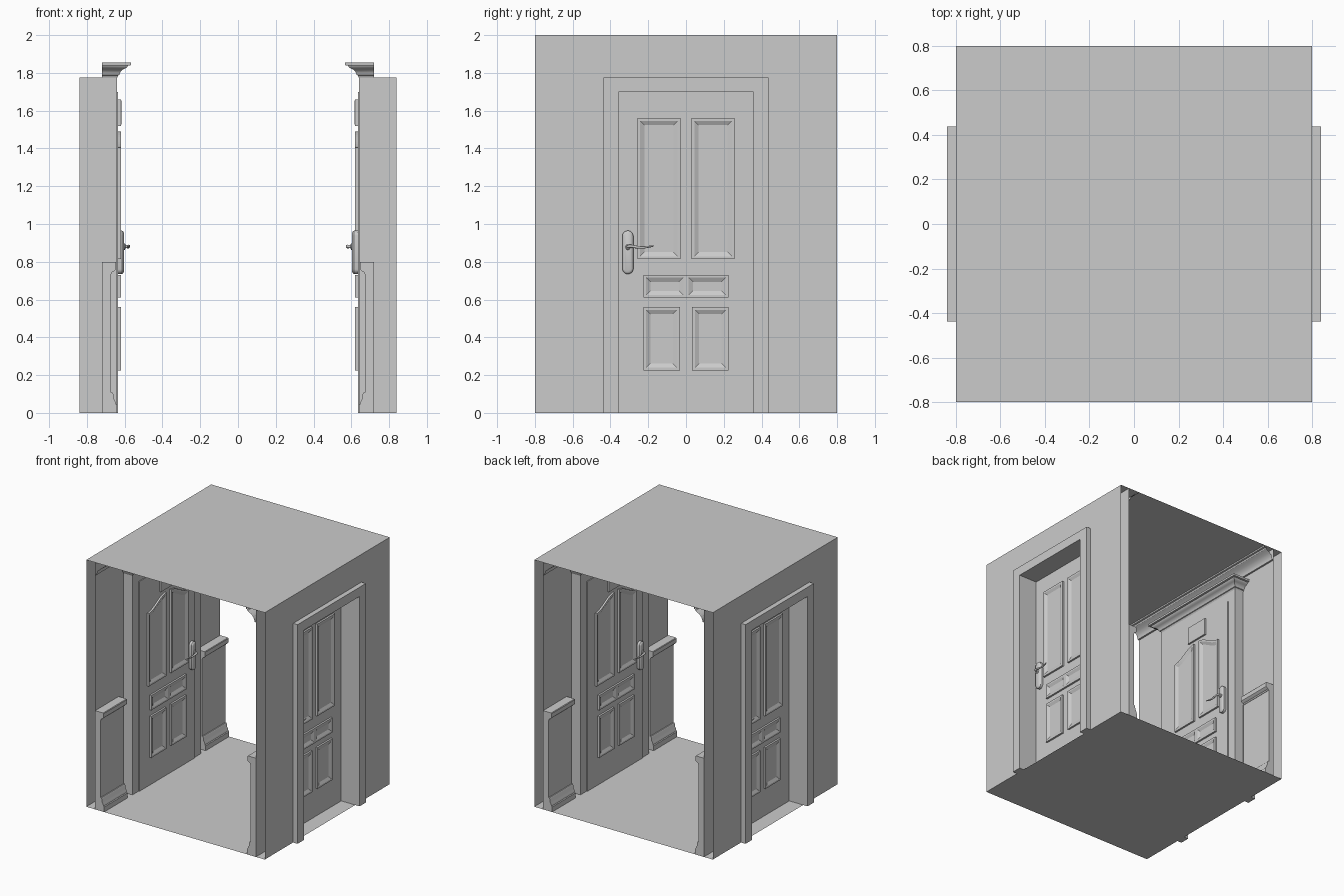
import bpy, bmesh
from math import pi, radians, cos, sin

if "Cube" in bpy.data.objects:
    bpy.data.objects.remove(bpy.data.objects["Cube"])

W = 0.72          # inner wall plane
IN, OUT = 0.634, 0.675   # door faces: corridor side, outer side


def place(name, data):
    """Place a part on the right side and its half-turn copy on the left."""
    for tag, rot in (("right", 0), ("left", pi)):
        ob = bpy.data.objects.new(name + "_" + tag, data)
        ob.rotation_euler.z = rot
        bpy.context.collection.objects.link(ob)


def finish(name, bm, smooth=False):
    me = bpy.data.meshes.new(name)
    bm.to_mesh(me)
    bm.free()
    if smooth:
        for p in me.polygons:
            p.use_smooth = True
        me.set_sharp_from_angle(angle=radians(30))
    return me


def loft(rings, closed=True, caps=True):
    """Skin between equal-length rings of points."""
    bm = bmesh.new()
    vs = [[bm.verts.new(p) for p in r] for r in rings]
    n = len(vs[0])
    for a, b in zip(vs, vs[1:]):
        for i in range(n if closed else n - 1):
            j = (i + 1) % n
            bm.faces.new((a[i], a[j], b[j], b[i]))
    if caps:
        bm.faces.new(vs[0])
        bm.faces.new(vs[-1])
    bmesh.ops.recalc_face_normals(bm, faces=bm.faces)
    return bm


def along_x(pts, x0, x1):
    return loft([[(x, y, z) for y, z in pts] for x in (x0, x1)])


def along_y(profile, y0, y1, **kw):
    return loft([[(W - d, y, z) for d, z in profile] for y in (y0, y1)], **kw)


def flat(pts):
    bm = bmesh.new()
    bm.faces.new([bm.verts.new(p) for p in pts])
    return bm


def relief(pts, x, side, height, insets):
    """Raise an outline off a door face, then step it in with insets."""
    bm = flat([(x, y, z) for y, z in pts])
    bm.normal_update()
    f = bm.faces[:][0]
    if f.normal.x * side < 0:
        f.normal_flip()
    f = bmesh.ops.extrude_discrete_faces(bm, faces=[f])["faces"][0]
    bmesh.ops.translate(bm, verts=f.verts, vec=(side * height, 0, 0))
    bm.normal_update()
    for t, d in insets:
        bmesh.ops.inset_region(bm, faces=[f], thickness=t, depth=d, use_even_offset=True)
        bm.normal_update()
    return bm


def rect(y0, y1, z0, z1):
    return [(y0, z0), (y1, z0), (y1, z1), (y0, z1)]


def arch(w, h, x=None):
    return [(-w, 0), (-w, h), (w, h), (w, 0)]


# floor and ceiling sheets
for name, z in (("floor", 0), ("ceiling", 2)):
    me = finish(name, flat([(-.8, -.8, z), (.8, -.8, z), (.8, .8, z), (-.8, .8, z)]))
    bpy.context.collection.objects.link(bpy.data.objects.new(name, me))

# wall sheets with a doorway
outline = arch(.8, 2) + arch(.4, 1.74)[::-1]
for name, x in (("outer_wall", .8), ("inner_wall", W)):
    place(name, finish(name, flat([(x, y, z) for y, z in outline])))

# door frame and door leaf
place("door_frame", finish("door_frame",
      along_x(arch(.4375, 1.775) + arch(.3575, 1.7)[::-1], .64, .84)))
place("door", finish("door", along_x(rect(-.358, .358, 0, 1.7), IN, OUT)))

# door panels on both faces
steps = [(.014, 0), (.022, -.011)]
for m in (-1, 1):
    lower = rect(m * .225, m * .033, .225, .56)
    middle = rect(m * .225, 0, .61, .73)
    square_top = rect(m * .257, m * .03, .815, 1.56)
    curved_top = [(m * .03, .815), (m * .257, .815)]
    for i in range(11):
        t = i / 10
        s = t * t * (3 - 2 * t)
        curved_top.append((m * (.257 - .227 * t), 1.405 + .085 * s))
    for x, side, top in ((IN, -1, curved_top), (OUT, 1, square_top)):
        for name, pts in (("lower_panel", lower), ("middle_panel", middle), ("upper_panel", top)):
            place(name, finish(name, relief(pts, x, side, .015, steps)))

# small plate above the panels, corridor side
place("door_plate", finish("door_plate",
      relief(rect(-.1, .1, 1.52, 1.66), IN, -1, .014, [(.006, .002)])))

# handle plates and levers
capsule = []
for i in range(24):
    a = 2 * pi * (i + .5) / 24
    capsule.append((-.308 + .029 * cos(a), .85 + .029 * sin(a) + (.086 if sin(a) > 0 else -.086)))
for x, side in ((IN, -1), (OUT, 1)):
    place("handle_plate", finish("handle_plate",
          relief(capsule, x, side, .02, [(.004, .006), (.007, .004)]), True))
    hub = [[(x + side * d, -.308 + r * cos(k * pi / 8), .88 + r * sin(k * pi / 8))
            for k in range(16)] for d, r in ((.02, .017), (.034, .017), (.038, .012))]
    place("handle_hub", finish("handle_hub", loft(hub), True))
    cu = bpy.data.curves.new("handle_lever", "CURVE")
    cu.dimensions = "3D"
    cu.bevel_depth = .008
    cu.bevel_resolution = 3
    cu.use_fill_caps = True
    path = [(.03, -.308, .88, 1), (.053, -.308, .88, 1), (.056, -.295, .884, 1),
            (.054, -.255, .876, .9), (.05, -.215, .876, .75), (.056, -.172, .884, .5)]
    sp = cu.splines.new("NURBS")
    sp.points.add(len(path) - 1)
    for p, (d, y, z, r) in zip(sp.points, path):
        p.co = (x + side * d, y, z, 1)
        p.radius = r
    sp.order_u = 3
    sp.use_endpoint_u = True
    sp.resolution_u = 5
    place("handle_lever", cu)

# mitred cornice over the door, corridor side
cornice = [(0, 1.775), (.006, 1.787), (.012, 1.79), (.015, 1.8), (.022, 1.811), (.034, 1.82),
           (.046, 1.825), (.054, 1.832), (.057, 1.838), (.072, 1.84), (.074, 1.855)]
rings = []
for d, z in cornice:
    x, y = .64 - d, .4375 + d
    rings.append([(W, -y, z), (x, -y, z), (x, y, z), (W, y, z)])
place("door_cornice", finish("door_cornice", loft(rings), True))

# ceiling moulding, open sheet along the whole wall
crown = [(0, 1.9), (.012, 1.902), (.014, 1.915), (.022, 1.935), (.04, 1.955),
         (.062, 1.967), (.074, 1.975), (.078, 1.985), (.09, 1.988), (.09, 2)]
place("ceiling_moulding", finish("ceiling_moulding",
      along_y(crown, -.8, .8, closed=False, caps=False), True))

# wainscot, chair rail and skirting beside the door
skirting = [(0, 0), (.08, 0), (.08, .04), (.074, .045), (.071, .06), (.062, .075),
            (.06, .1), (.055, .108), (0, .108)]
rail = [(0, .735), (.05, .735), (.054, .745), (.066, .752), (.074, .76), (.075, .795), (.071, .8), (0, .8)]
wainscot = [(0, .1), (.047, .1), (.047, .74), (0, .74)]
for y0, y1 in ((-.8, -.5), (.5, .8)):
    for name, prof in (("skirting", skirting), ("chair_rail", rail), ("wainscot", wainscot)):
        place(name, finish(name, along_y(prof, y0, y1), name != "wainscot"))
